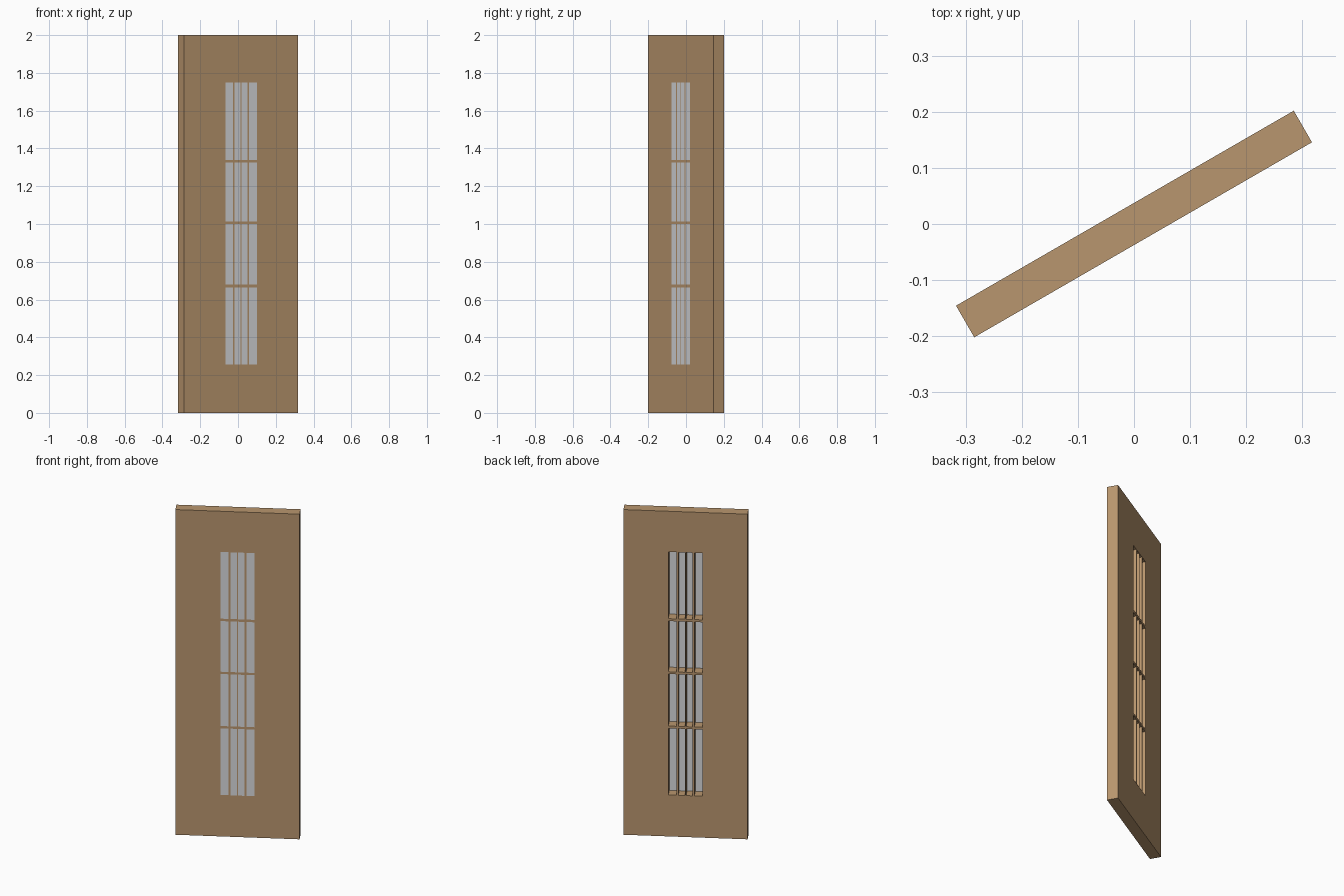
import bpy
import bmesh
import math
from mathutils import Matrix

if "Cube" in bpy.data.objects:
    bpy.data.objects.remove(bpy.data.objects["Cube"], do_unlink=True)

HALF_W, HALF_T, HEIGHT = 0.3475, 0.0325, 2.0
SWING = math.radians(30)          # the door stands half open


def make_material(name, color):
    mat = bpy.data.materials.new(name)
    mat.use_nodes = True
    mat.diffuse_color = (*color, 1)
    mat.node_tree.nodes["Principled BSDF"].inputs["Base Color"].default_value = (*color, 1)
    return mat


def grid_lines(start, end, low, high, bars):
    """Outer edge, window edge, both sides of each bar, window edge, outer edge."""
    lines = [start, low]
    for centre, width in bars:
        lines += [centre - width / 2, centre + width / 2]
    return lines + [high, end]


xs = grid_lines(-HALF_W, HALF_W, -0.096, 0.096,
                [(-0.045, 0.009), (0.0, 0.007), (0.045, 0.009)])
zs = grid_lines(0, HEIGHT, 0.255, 1.75,
                [(0.672, 0.014), (1.006, 0.014), (1.332, 0.015)])


def is_pane(i, k):
    # Odd strips in both directions are the openings
    return i % 2 == 1 and k % 2 == 1


def extruded_cells(name, keep, thickness, mat):
    """Fill the chosen grid cells on the front plane and extrude them backwards."""
    bm = bmesh.new()
    verts = [[bm.verts.new((x, -HALF_T, z)) for z in zs] for x in xs]
    for i in range(len(xs) - 1):
        for k in range(len(zs) - 1):
            if keep(i, k):
                bm.faces.new((verts[i][k], verts[i + 1][k],
                              verts[i + 1][k + 1], verts[i][k + 1]))
    bmesh.ops.delete(bm, geom=[v for v in bm.verts if not v.link_faces], context='VERTS')
    result = bmesh.ops.extrude_face_region(bm, geom=bm.faces[:], use_keep_orig=True)
    moved = [g for g in result["geom"] if isinstance(g, bmesh.types.BMVert)]
    bmesh.ops.translate(bm, verts=moved, vec=(0, thickness, 0))
    bmesh.ops.recalc_face_normals(bm, faces=bm.faces[:])
    bmesh.ops.rotate(bm, verts=bm.verts[:], cent=(0, 0, 0),
                     matrix=Matrix.Rotation(SWING, 3, 'Z'))
    mesh = bpy.data.meshes.new(name)
    bm.to_mesh(mesh)
    bm.free()
    mesh.materials.append(mat)
    obj = bpy.data.objects.new(name, mesh)
    bpy.context.collection.objects.link(obj)
    return obj


wood = make_material("light_wood", (0.485, 0.305, 0.156))
glass = make_material("pale_glass", (0.69, 0.70, 0.72))

# Door slab with its window bars
extruded_cells("door_slab", lambda i, k: not is_pane(i, k), 2 * HALF_T, wood)

# Glass panes, flush with the front and recessed at the back
extruded_cells("window_panes", is_pane, 0.004, glass)
